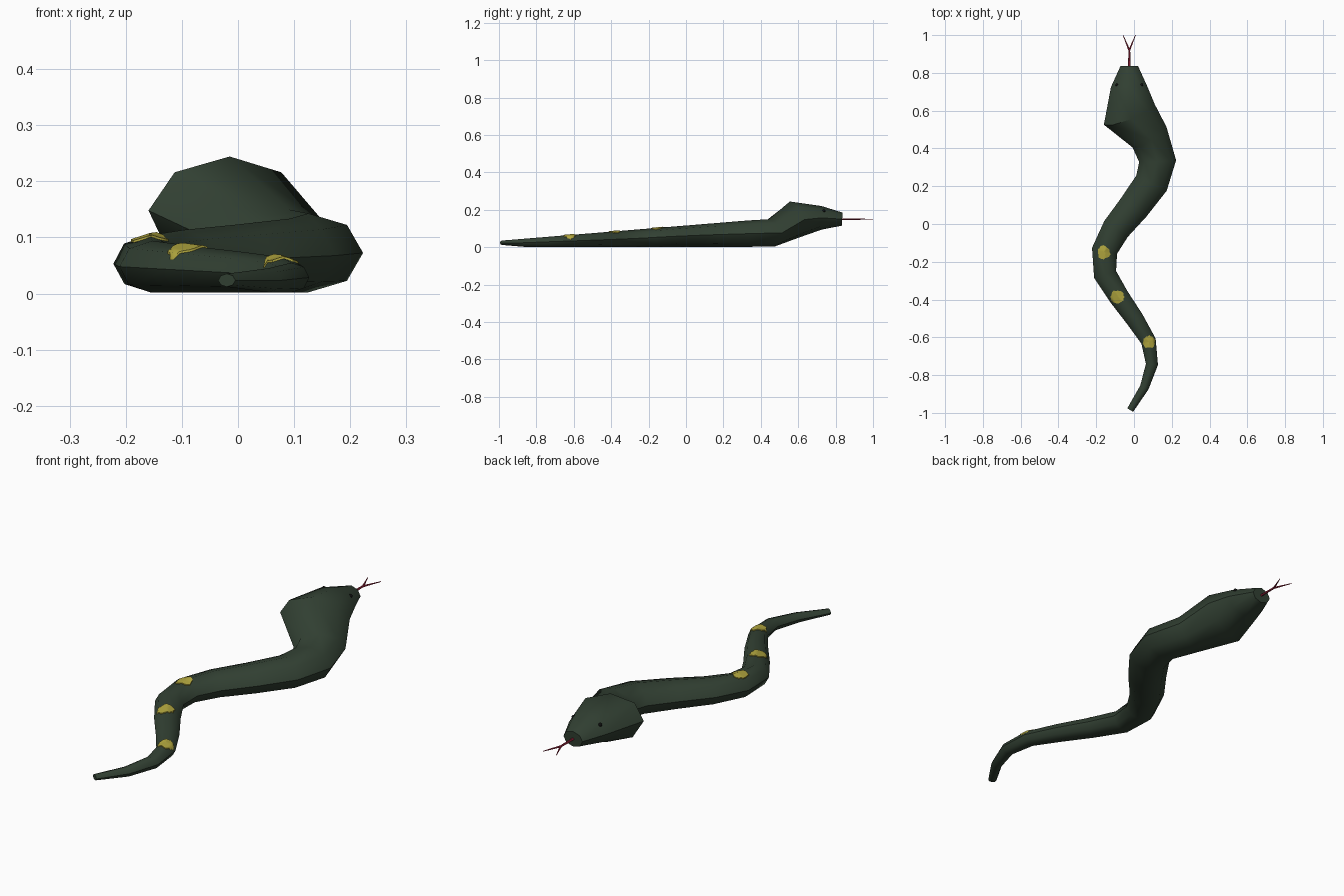
import bpy, bmesh, math, random
from mathutils import Vector
from mathutils.bvhtree import BVHTree

random.seed(4)
if "Cube" in bpy.data.objects:
    bpy.data.objects.remove(bpy.data.objects["Cube"], do_unlink=True)


def material(name, rgb):
    m = bpy.data.materials.new(name)
    m.use_nodes = True
    m.diffuse_color = (*rgb, 1)
    bsdf = m.node_tree.nodes["Principled BSDF"]
    bsdf.inputs["Base Color"].default_value = (*rgb, 1)
    bsdf.inputs["Roughness"].default_value = 0.8
    return m


GREEN = material("dark green skin", (0.032, 0.052, 0.033))
YELLOW = material("yellow spots", (0.45, 0.39, 0.05))
RED = material("red tongue", (0.35, 0.02, 0.05))
BLACK = material("black eyes", (0.005, 0.005, 0.005))


def finish(bm, name, mat, angle=45):
    bmesh.ops.recalc_face_normals(bm, faces=bm.faces)
    mesh = bpy.data.meshes.new(name)
    bm.to_mesh(mesh)
    bm.free()
    mesh.materials.append(mat)
    obj = bpy.data.objects.new(name, mesh)
    bpy.context.collection.objects.link(obj)
    bpy.ops.object.select_all(action='DESELECT')
    obj.select_set(True)
    bpy.context.view_layer.objects.active = obj
    bpy.ops.object.shade_smooth_by_angle(angle=math.radians(angle))
    return obj


def loft(stations, sides):
    """Closed tube through (centre, half width, half height) stations."""
    bm = bmesh.new()
    rings = []
    for i, (c, rx, rz) in enumerate(stations):
        ahead = stations[min(i + 1, len(stations) - 1)][0]
        behind = stations[max(i - 1, 0)][0]
        t = (ahead - behind).normalized()
        side = t.cross(Vector((0, 0, 1))).normalized()
        up = side.cross(t)
        ring = []
        for k in range(sides):
            a = math.tau * k / sides
            ring.append(bm.verts.new(c + side * rx * math.cos(a) + up * rz * math.sin(a)))
        rings.append(ring)
    for r0, r1 in zip(rings, rings[1:]):
        for k in range(sides):
            n = (k + 1) % sides
            bm.faces.new((r0[k], r0[n], r1[n], r1[k]))
    bm.faces.new(rings[0])
    bm.faces.new(rings[-1])
    return bm


# Body: winding tail resting on the ground, x / y / half width
winding = [(-0.02, -0.985, 0.018), (0.055, -0.865, 0.024), (0.095, -0.743, 0.032),
           (0.077, -0.62, 0.04), (0.005, -0.505, 0.048), (-0.08, -0.385, 0.054),
           (-0.153, -0.267, 0.061), (-0.156, -0.142, 0.068), (-0.095, -0.026, 0.075),
           (0.0, 0.09, 0.083), (0.093, 0.217, 0.09), (0.125, 0.333, 0.098),
           (0.082, 0.46, 0.105)]
stations = []
for x, y, r in winding:
    top = min(0.035 + 0.0816 * (y + 0.99), 0.152)
    low = 0.012 if y < -0.98 else 0.002
    stations.append((Vector((x, y, (top + low) / 2)), r, (top - low) / 2))

# Raised, flared head ending in a blunt snout
stations += [(Vector((-0.025, 0.58, 0.148)), 0.145, 0.1),
             (Vector((-0.025, 0.725, 0.157)), 0.097, 0.063),
             (Vector((-0.025, 0.835, 0.15)), 0.047, 0.035)]
body_bm = loft(stations, 8)
surface = BVHTree.FromBMesh(body_bm)
finish(body_bm, "snake_body", GREEN)


# Ragged spots draped over the back
def spot(name, x, y, radius, rows=5, count=24):
    bm = bmesh.new()

    def drop(px, py):
        hit = surface.ray_cast(Vector((px, py, 1)), Vector((0, 0, -1)))[0]
        z = hit.z if hit else 0.03
        return bm.verts.new((px, py, z + 0.004))

    edge = [radius * random.uniform(0.82, 1.08) for _ in range(count)]
    centre = drop(x, y)
    last = None
    for j in range(1, rows + 1):
        ring = []
        for k in range(count):
            a = math.tau * k / count
            d = edge[k] * j / rows
            ring.append(drop(x + d * math.cos(a), y + d * math.sin(a)))
        for k in range(count):
            n = (k + 1) % count
            if last:
                bm.faces.new((last[k], ring[k], ring[n], last[n]))
            else:
                bm.faces.new((centre, ring[k], ring[n]))
        last = ring
    # Skirt down into the skin
    rim = [bm.verts.new(v.co - Vector((0, 0, 0.007))) for v in last]
    for k in range(count):
        n = (k + 1) % count
        bm.faces.new((last[k], rim[k], rim[n], last[n]))
    finish(bm, name, YELLOW)


spot("front_spot", -0.16, -0.15, 0.036)
spot("middle_spot", -0.087, -0.386, 0.037)
spot("rear_spot", 0.08, -0.625, 0.035)

# Forked tongue
root, fork = Vector((-0.025, 0.82, 0.15)), Vector((-0.025, 0.925, 0.15))
finish(loft([(root, 0.006, 0.005), (fork, 0.005, 0.004)], 6), "tongue", RED)
for label, s in (("left", 1), ("right", -1)):
    tip = Vector((-0.025 + s * 0.033, 1.0, 0.149))
    prong = loft([(fork - Vector((0, 0.005, 0)), 0.005, 0.004), (tip, 0.0015, 0.0015)], 6)
    finish(prong, label + "_tongue_prong", RED)

# Small eyes
for label, s in (("left", 1), ("right", -1)):
    bm = bmesh.new()
    bmesh.ops.create_uvsphere(bm, u_segments=12, v_segments=8, radius=0.008)
    bmesh.ops.translate(bm, verts=bm.verts, vec=(-0.025 + s * 0.066, 0.737, 0.194))
    finish(bm, label + "_eye", BLACK)
